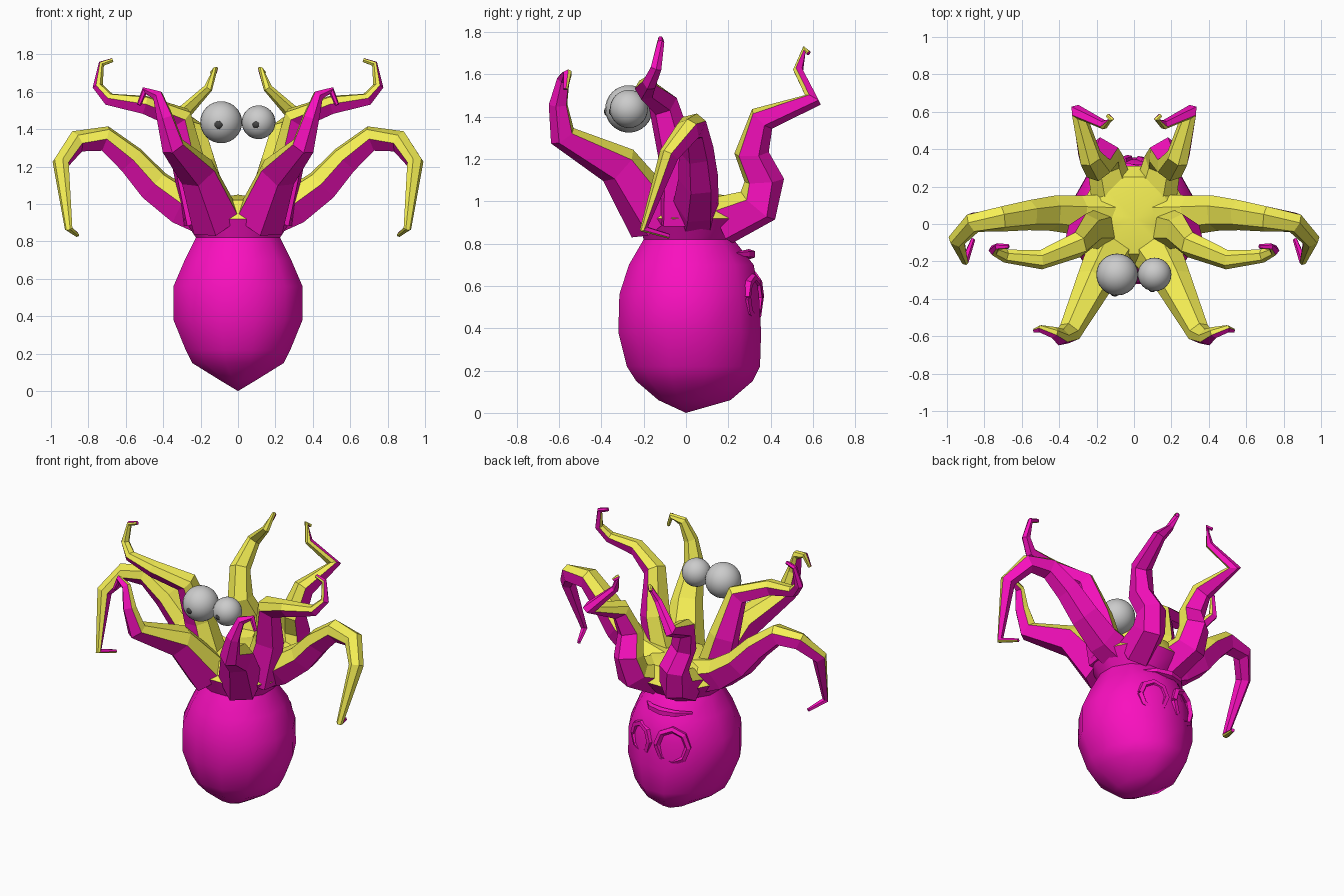
import bpy, bmesh, math
from mathutils import Vector

if "Cube" in bpy.data.objects:
    bpy.data.objects.remove(bpy.data.objects["Cube"])


def material(name, col):
    m = bpy.data.materials.new(name)
    m.diffuse_color = (*col, 1)
    m.use_nodes = True
    m.node_tree.nodes["Principled BSDF"].inputs["Base Color"].default_value = m.diffuse_color
    return m


PINK = material("pink_skin", (0.95, 0.005, 0.52))
YELLOW = material("yellow_underside", (0.92, 0.87, 0.09))
DARK = material("dark_pupil", (0.06, 0.06, 0.06))
ARM_ANGLES = (12, 60, 120, 168, 240, 300)  # flatter yellow top, deeper pink keel


def finish(bm, name, mats=(), smooth=None):
    bmesh.ops.recalc_face_normals(bm, faces=bm.faces)
    me = bpy.data.meshes.new(name)
    bm.to_mesh(me)
    bm.free()
    ob = bpy.data.objects.new(name, me)
    bpy.context.collection.objects.link(ob)
    for m in mats:
        me.materials.append(m)
    if smooth:
        bpy.ops.object.select_all(action='DESELECT')
        ob.select_set(True)
        bpy.context.view_layer.objects.active = ob
        bpy.ops.object.shade_smooth_by_angle(angle=math.radians(smooth))
    return ob


def bridge(bm, a, b):
    n = len(a)
    return [bm.faces.new((a[i], a[(i + 1) % n], b[(i + 1) % n], b[i])) for i in range(n)]


def sweep(name, pts, radius, normal, mats, angles=ARM_ANGLES):
    """Tube with radius(t) along its length; the faces towards the normal take the second material."""
    bm = bmesh.new()
    pts = [Vector(p) for p in pts]
    dist = [0]
    for a, b in zip(pts, pts[1:]):
        dist.append(dist[-1] + (b - a).length)
    nrm, prev = Vector(normal), None
    for i, p in enumerate(pts):
        before = (p - pts[i - 1]).normalized() if i else Vector()
        after = (pts[i + 1] - p).normalized() if i < len(pts) - 1 else Vector()
        t = (before + after).normalized()
        nrm = (nrm - t * nrm.dot(t)).normalized()
        side, r = t.cross(nrm), radius(dist[i] / dist[-1])
        ring = []
        for deg in angles:
            a = math.radians(deg)
            ring.append(bm.verts.new(p + r * (side * math.cos(a) + nrm * math.sin(a))))
        if prev:
            for k, f in enumerate(bridge(bm, prev, ring)):
                f.material_index = 1 if k < 3 and len(mats) > 1 else 0
        else:
            bm.faces.new(ring)
        prev = ring
    bm.faces.new(prev)
    return finish(bm, name, mats)


def arm_pair(name, base, *path):
    """Mirrored pair of arms that taper evenly to a thin tip, yellow on the inner side."""
    for label, s in (("right", 1), ("left", -1)):
        pts = [Vector((s * x, y, z)) for x, y, z in path]
        inward = Vector((-pts[0].x, -pts[0].y, 0)).normalized() * 0.5
        sweep(f"{label}_{name}", pts, lambda t: base * (1 - t) + 0.012,
              inward + Vector((0, 0, 1)), (PINK, YELLOW))


# head and crown: rings of (z, half width, front depth, back depth)
N, prev = 12, None
bm = bmesh.new()
tip = bm.verts.new((0, 0, 0))
for z, w, front, back in ((.06, .1, .13, .21), (.15, .245, .235, .315), (.22, .28, .28, .35),
                          (.38, .345, .32, .355), (.56, .345, .315, .345), (.7, .285, .27, .32),
                          (.82, .225, .2, .225), (.92, .29, .235, .31), (1.02, .2, .16, .25)):
    ring = []
    for k in range(N):
        a = 2 * math.pi * (k + 0.5) / N
        c, s = math.cos(a) / 0.966, math.sin(a) / 0.966
        ring.append(bm.verts.new((w * c, (back if s > 0 else front) * s, z)))
    if prev:
        for f in bridge(bm, prev, ring):
            f.material_index = int(z > 0.95)
    else:
        for k in range(N):
            bm.faces.new((tip, ring[(k + 1) % N], ring[k]))
    prev = ring
top = bm.verts.new((0, 0.03, 1.05))
for k in range(N):
    bm.faces.new((top, prev[k], prev[(k + 1) % N])).material_index = 1
finish(bm, "head", (PINK, YELLOW), 40)

# four pairs of arms
arm_pair("side_arm", .11, (.14, .04, .93), (.3, .05, .99), (.45, .06, 1.1), (.57, .05, 1.235),
         (.71, .03, 1.35), (.86, .01, 1.335), (.945, -.08, 1.22), (.905, -.2, .87), (.86, -.08, .835))
arm_pair("front_side_arm", .11, (.18, -.03, .91), (.26, -.04, 1.2), (.31, -.11, 1.46),
         (.5, -.19, 1.53), (.69, -.17, 1.56), (.75, -.14, 1.63), (.73, -.12, 1.75), (.67, -.12, 1.77))
arm_pair("front_arm", .13, (.12, -.14, .91), (.22, -.32, 1.17), (.35, -.585, 1.31),
         (.39, -.605, 1.46), (.43, -.58, 1.58), (.5, -.56, 1.605), (.53, -.57, 1.53))
arm_pair("back_arm", .11, (.12, .17, .91), (.16, .34, .98), (.17, .37, 1.1), (.2, .31, 1.23),
         (.24, .36, 1.39), (.3, .6, 1.48), (.16, .53, 1.62), (.12, .56, 1.72), (.14, .58, 1.7))

# empty eye sockets and brow fold on the back of the head
PENTAGON = range(0, 360, 72)
for label, x, r, yaw in (("left", -.12, .1, .35), ("right", .11, .085, -.35)):
    loop = []
    for k in range(9):
        a = 2 * math.pi * k / 8
        u = r * math.cos(a)
        loop.append((x + u * math.cos(yaw), .315 + u * math.sin(yaw), .545 + 1.1 * r * math.sin(a)))
    sweep(f"{label}_socket_rim", loop, lambda t: .022, (0, 1, 0), (PINK,), PENTAGON)
brow = [(.19 * math.sin(a) - .03, .14 + .165 * math.cos(a), .75) for a in (-1.1, -.5, 0, .5, 1.1)]
sweep("brow_fold", brow, lambda t: .008 + .018 * math.sin(math.pi * t), (0, 0, 1), (PINK,), PENTAGON)


# loose eyeballs and pupils
def ball(name, centre, r, mats=()):
    bm = bmesh.new()
    bmesh.ops.create_uvsphere(bm, u_segments=24, v_segments=16, radius=r)
    bmesh.ops.translate(bm, verts=bm.verts, vec=centre)
    finish(bm, name, mats, 60)


for label, x, r in (("left", -.09, .112), ("right", .11, .09)):
    eye = Vector((x, -.27, 1.437))
    ball(f"{label}_eyeball", eye, r)
    ball(f"{label}_pupil", eye + Vector((-.012, -.8 * r, -.012)), .25 * r, (DARK,))
